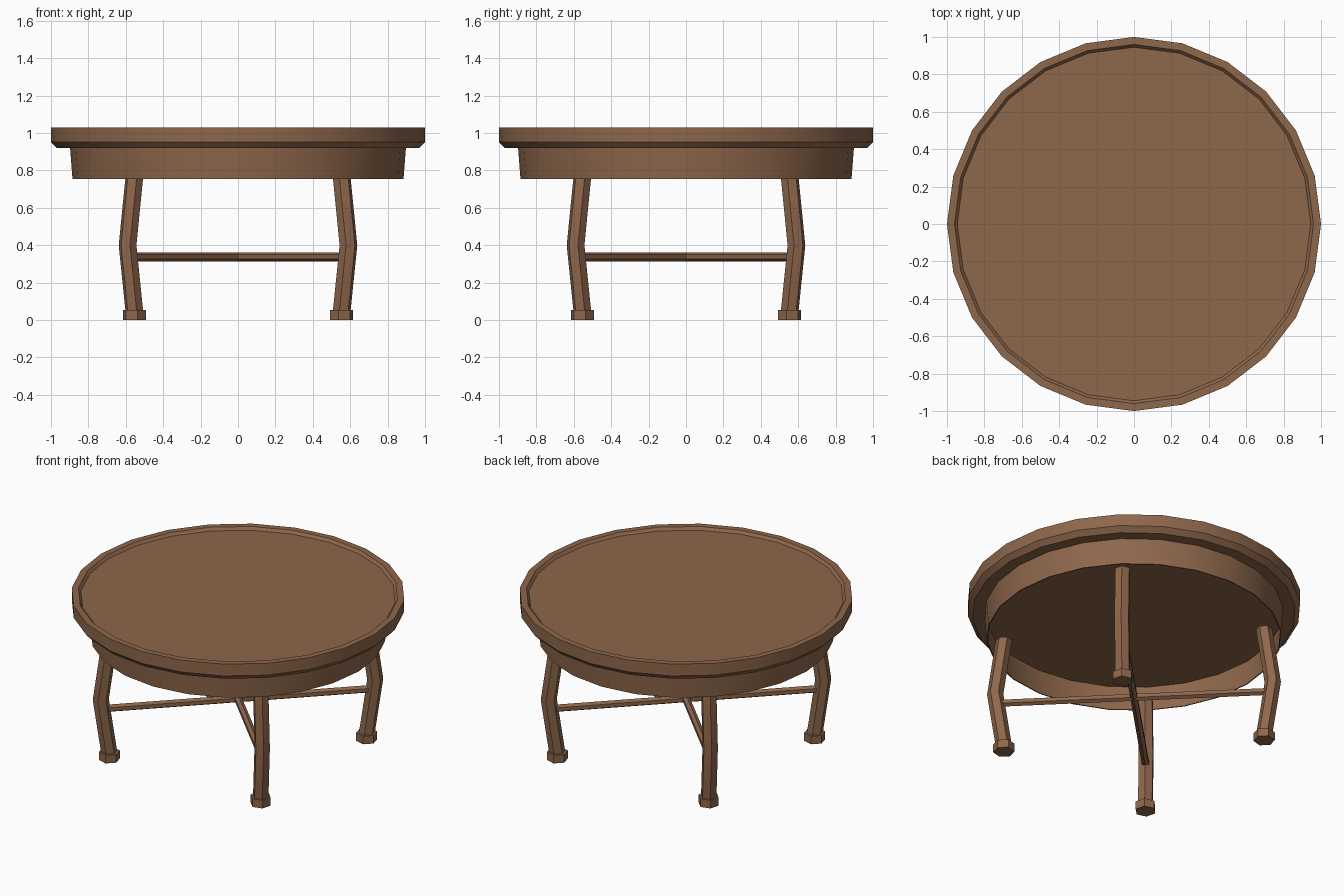
import bpy, bmesh, math
from mathutils import Matrix, Vector

if "Cube" in bpy.data.objects:
    bpy.data.objects.remove(bpy.data.objects["Cube"])

wood = bpy.data.materials.new("brown wood")
wood.diffuse_color = (0.27, 0.135, 0.07, 1)
wood.use_nodes = True
wood.node_tree.nodes["Principled BSDF"].inputs["Base Color"].default_value = wood.diffuse_color


def finish(name, bm):
    bmesh.ops.recalc_face_normals(bm, faces=bm.faces)
    mesh = bpy.data.meshes.new(name)
    bm.to_mesh(mesh)
    bm.free()
    mesh.materials.append(wood)
    obj = bpy.data.objects.new(name, mesh)
    bpy.context.collection.objects.link(obj)
    bpy.ops.object.select_all(action='DESELECT')
    obj.select_set(True)
    bpy.context.view_layer.objects.active = obj
    bpy.ops.object.shade_smooth_by_angle(angle=math.radians(30))
    return obj


def loft(name, rings, sides, turn=0.0, closed=False, matrix=None):
    """Skin regular polygons given as (x, y, z, radius); cap or close the ends."""
    bm = bmesh.new()
    loops = []
    for x, y, z, r in rings:
        angles = [turn + math.tau * i / sides for i in range(sides)]
        loops.append([bm.verts.new((x + r * math.cos(a), y + r * math.sin(a), z))
                      for a in angles])
    pairs = list(zip(loops, loops[1:]))
    if closed:
        pairs.append((loops[-1], loops[0]))
    else:
        bm.faces.new(loops[0])
        bm.faces.new(loops[-1])
    for a, b in pairs:
        for i in range(sides):
            j = (i + 1) % sides
            bm.faces.new((a[i], a[j], b[j], b[i]))
    if matrix:
        bm.transform(matrix)
    return finish(name, bm)


# Round top with chamfered underside and a shallow recess inside the rim
loft("table_top", [(0, 0, z, r) for r, z in
     [(0.97, 0.92), (1.0, 0.952), (1.0, 1.03), (0.96, 1.03), (0.945, 1.012)]], 24)

# Thin hollow apron, slightly tapered
loft("apron", [(0, 0, z, r) for r, z in
     [(0.885, 0.755), (0.898, 0.925), (0.891, 0.925), (0.878, 0.755)]], 24, closed=True)

# Four bent hexagonal legs with feet, on the diagonals
for k, side in enumerate(["back_right", "back_left", "front_left", "front_right"]):
    a = math.pi / 4 + k * math.pi / 2
    c, s = math.cos(a), math.sin(a)
    loft(side + "_leg", [(d * c, d * s, z, 0.049) for d, z in
         [(0.783, 0.04), (0.835, 0.40), (0.783, 0.77)]], 6, a)
    loft(side + "_foot", [(0.783 * c, 0.783 * s, z, 0.064) for z in (0, 0.053)], 6, a)

# Two crossing stretcher bars
for k in range(2):
    d = Vector((1, 1 if k == 0 else -1, 0)).normalized()
    side = Vector((0, 0, 1)).cross(d)
    m = Matrix((Vector((0, 0, 1)), side, d)).transposed().to_4x4()
    m.translation = (0, 0, 0.338)
    loft(f"stretcher_{k + 1}", [(0, 0, t, 0.024) for t in (-0.81, 0.81)], 6, matrix=m)
